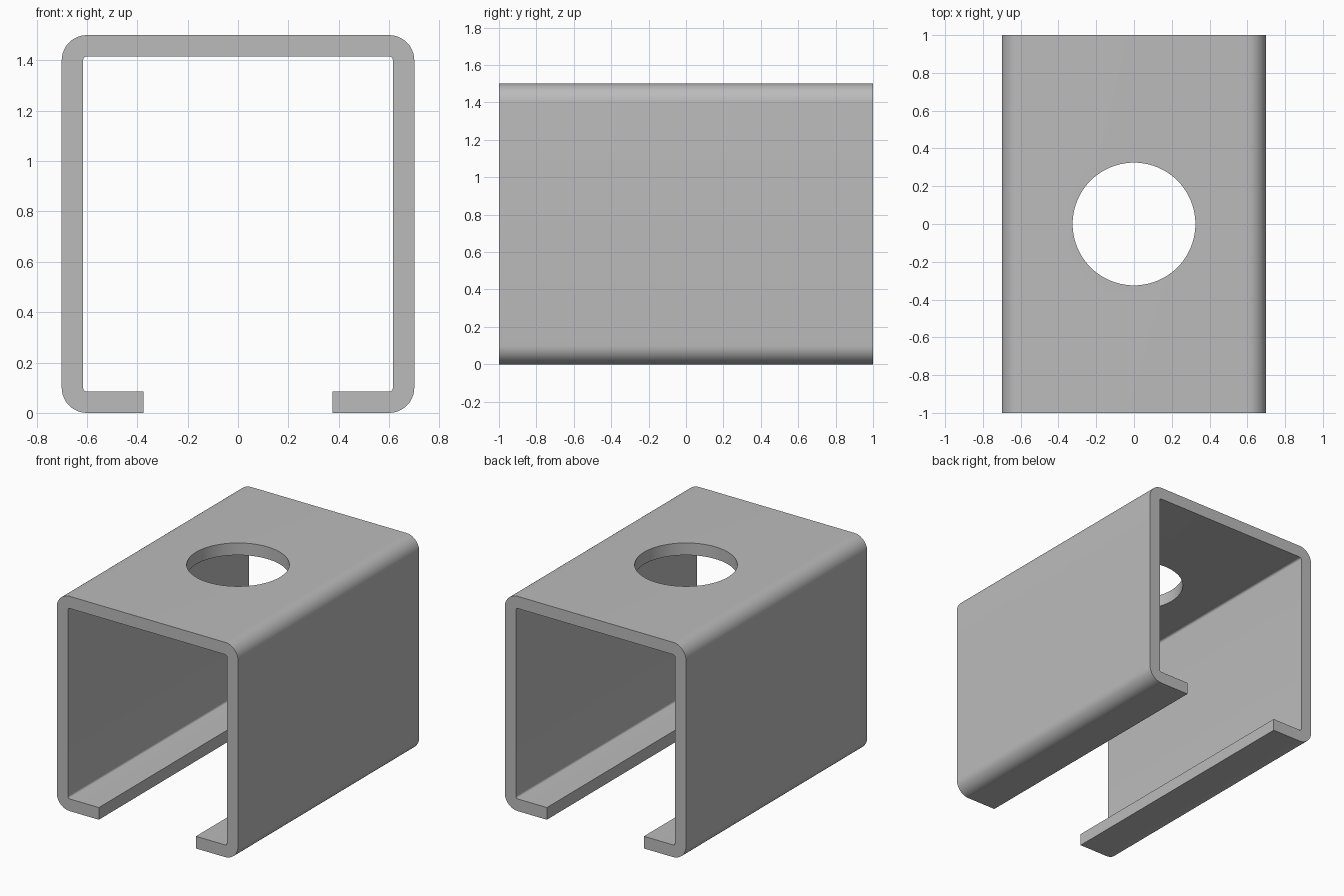
import bpy
import bmesh
from math import sin, cos, pi, radians

cube = bpy.data.objects.get("Cube")
if cube:
    bpy.data.objects.remove(cube, do_unlink=True)

HALF_W, HEIGHT, LENGTH = 0.7, 1.5, 2.0
WALL, LIP_X = 0.085, 0.375
R_OUT, R_IN = 0.1, 0.015
HOLE_R = 0.325

# Galvanised steel
steel = bpy.data.materials.new("steel_grey")
steel.use_nodes = True
colour = (0.5, 0.5, 0.5, 1)
steel.diffuse_color = colour
steel.node_tree.nodes["Principled BSDF"].inputs["Base Color"].default_value = colour


def arc(cx, cz, r, start, steps):
    """Quarter turn counter-clockwise from the start angle."""
    return [(cx + r * cos(start + pi / 2 * i / steps),
             cz + r * sin(start + pi / 2 * i / steps)) for i in range(steps + 1)]


def right_half(inset, r, steps):
    """Lip end, lower bend and upper bend of one skin on the +x side."""
    x, low, high = HALF_W - inset, inset, HEIGHT - inset
    return ([(LIP_X, low)]
            + arc(x - r, low + r, r, -pi / 2, steps)
            + arc(x - r, high - r, r, 0, steps))


def mirrored(points):
    return points + [(-x, z) for x, z in reversed(points)]


# Channel: closed C-shaped section extruded along y
section = mirrored(right_half(0, R_OUT, 12)) + mirrored(right_half(WALL, R_IN, 6))[::-1]
bm = bmesh.new()
face = bm.faces.new([bm.verts.new((x, -LENGTH / 2, z)) for x, z in section])
extruded = bmesh.ops.extrude_face_region(bm, geom=[face])
bmesh.ops.translate(bm, vec=(0, LENGTH, 0),
                    verts=[v for v in extruded["geom"] if isinstance(v, bmesh.types.BMVert)])
bmesh.ops.recalc_face_normals(bm, faces=bm.faces)
mesh = bpy.data.meshes.new("strut_channel")
bm.to_mesh(mesh)
bm.free()
mesh.materials.append(steel)
channel = bpy.data.objects.new("strut_channel", mesh)
bpy.context.collection.objects.link(channel)

# Round bolt hole through the top web
bpy.ops.mesh.primitive_cylinder_add(vertices=96, radius=HOLE_R, depth=0.4,
                                    location=(0, 0, HEIGHT))
cutter = bpy.context.object
cutter.name = "hole_cutter"
cutter.hide_render = True
cutter.data.materials.append(steel)
hole = channel.modifiers.new("bolt_hole", "BOOLEAN")
hole.operation = "DIFFERENCE"
hole.solver = "EXACT"
hole.object = cutter

# Bake the cut, then smooth the bends and keep the edges sharp
bpy.ops.object.select_all(action="DESELECT")
channel.select_set(True)
bpy.context.view_layer.objects.active = channel
bpy.ops.object.modifier_apply(modifier=hole.name)
bpy.data.objects.remove(cutter, do_unlink=True)
bpy.ops.object.shade_smooth_by_angle(angle=radians(30))
